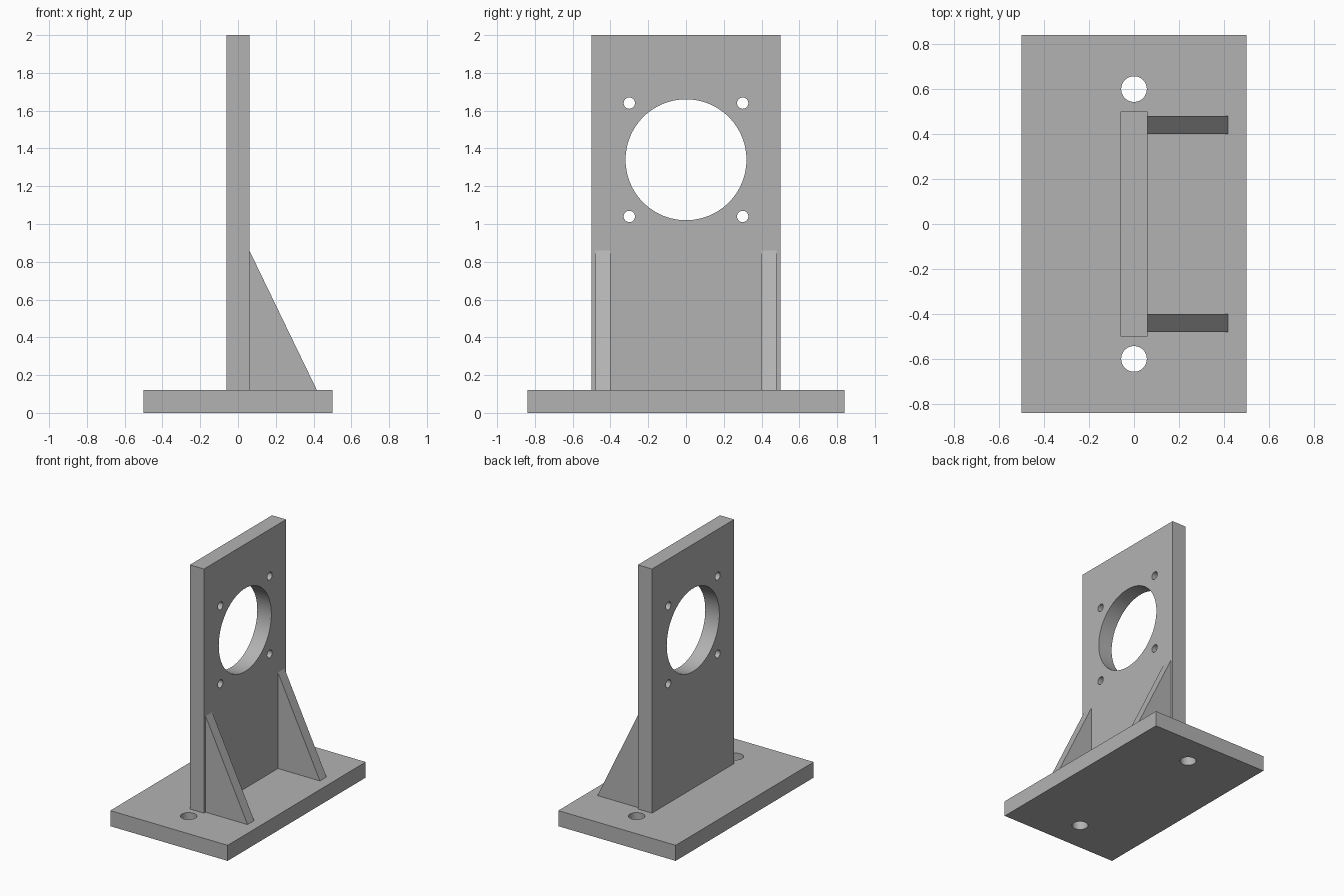
import bpy
from math import radians

cube = bpy.data.objects.get("Cube")
if cube:
    bpy.data.objects.remove(cube, do_unlink=True)

# Single plain grey finish
GREY = (0.45, 0.45, 0.45, 1)
grey = bpy.data.materials.new("plain grey")
grey.use_nodes = True
grey.diffuse_color = GREY
grey.node_tree.nodes["Principled BSDF"].inputs["Base Color"].default_value = GREY


def prism(name, outline, axis, low, high):
    """Extrude a convex outline along x, y or z between two positions."""
    def place(u, v, w):
        return {"x": (w, u, v), "y": (u, w, v), "z": (u, v, w)}[axis]

    n = len(outline)
    verts = [place(u, v, w) for w in (low, high) for u, v in outline]
    faces = [range(n - 1, -1, -1), range(n, 2 * n)]
    faces += [(i, (i + 1) % n, (i + 1) % n + n, i + n) for i in range(n)]
    if axis == "y":
        faces = [tuple(reversed(f)) for f in faces]
    mesh = bpy.data.meshes.new(name)
    mesh.from_pydata(verts, [], [tuple(f) for f in faces])
    mesh.materials.append(grey)
    obj = bpy.data.objects.new(name, mesh)
    bpy.context.collection.objects.link(obj)
    return obj


def rectangle(u0, u1, v0, v1):
    return [(u0, v0), (u1, v0), (u1, v1), (u0, v1)]


def drill(obj, centre, radius, axis, sides):
    """Cut a round through-hole along x or z."""
    turn = (0, radians(90), 0) if axis == "x" else (0, 0, 0)
    bpy.ops.mesh.primitive_cylinder_add(
        vertices=sides, radius=radius, depth=0.5, location=centre, rotation=turn)
    cutter = bpy.context.object
    cutter.name = "hole_cutter"
    cutter.hide_render = True
    cutter.data.materials.append(grey)
    cut = obj.modifiers.new("hole", "BOOLEAN")
    cut.operation = "DIFFERENCE"
    cut.solver = "EXACT"
    cut.object = cutter
    select(obj)
    bpy.ops.object.modifier_apply(modifier=cut.name)
    bpy.data.objects.remove(cutter, do_unlink=True)


def select(obj):
    bpy.ops.object.select_all(action="DESELECT")
    obj.select_set(True)
    bpy.context.view_layer.objects.active = obj


BASE_TOP = 0.12
HALF_PLATE = 0.06
BORE_Z = 1.34

# Base plate with two mounting holes
base = prism("base_plate", rectangle(-0.5, 0.5, -0.84, 0.84), "z", 0, BASE_TOP)
for side in (-1, 1):
    drill(base, (0, side * 0.6, 0.06), 0.057, "z", 48)

# Upright plate with a large bore and four bolt holes
upright = prism("upright_plate", rectangle(-0.5, 0.5, BASE_TOP, 2), "x",
                -HALF_PLATE, HALF_PLATE)
drill(upright, (0, 0, BORE_Z), 0.32, "x", 96)
for side in (-1, 1):
    for level in (-0.3, 0.3):
        drill(upright, (0, side * 0.3, BORE_Z + level), 0.03, "x", 32)

# Triangular gussets bracing the upright
triangle = [(HALF_PLATE, BASE_TOP), (0.418, BASE_TOP), (HALF_PLATE, 0.86)]
gussets = [prism("left_gusset_back", triangle, "y", 0.4, 0.48),
           prism("left_gusset_front", triangle, "y", -0.48, -0.4)]

# Smooth bore walls, crisp edges
for part in (base, upright, *gussets):
    select(part)
    bpy.ops.object.shade_smooth_by_angle(angle=radians(30))
